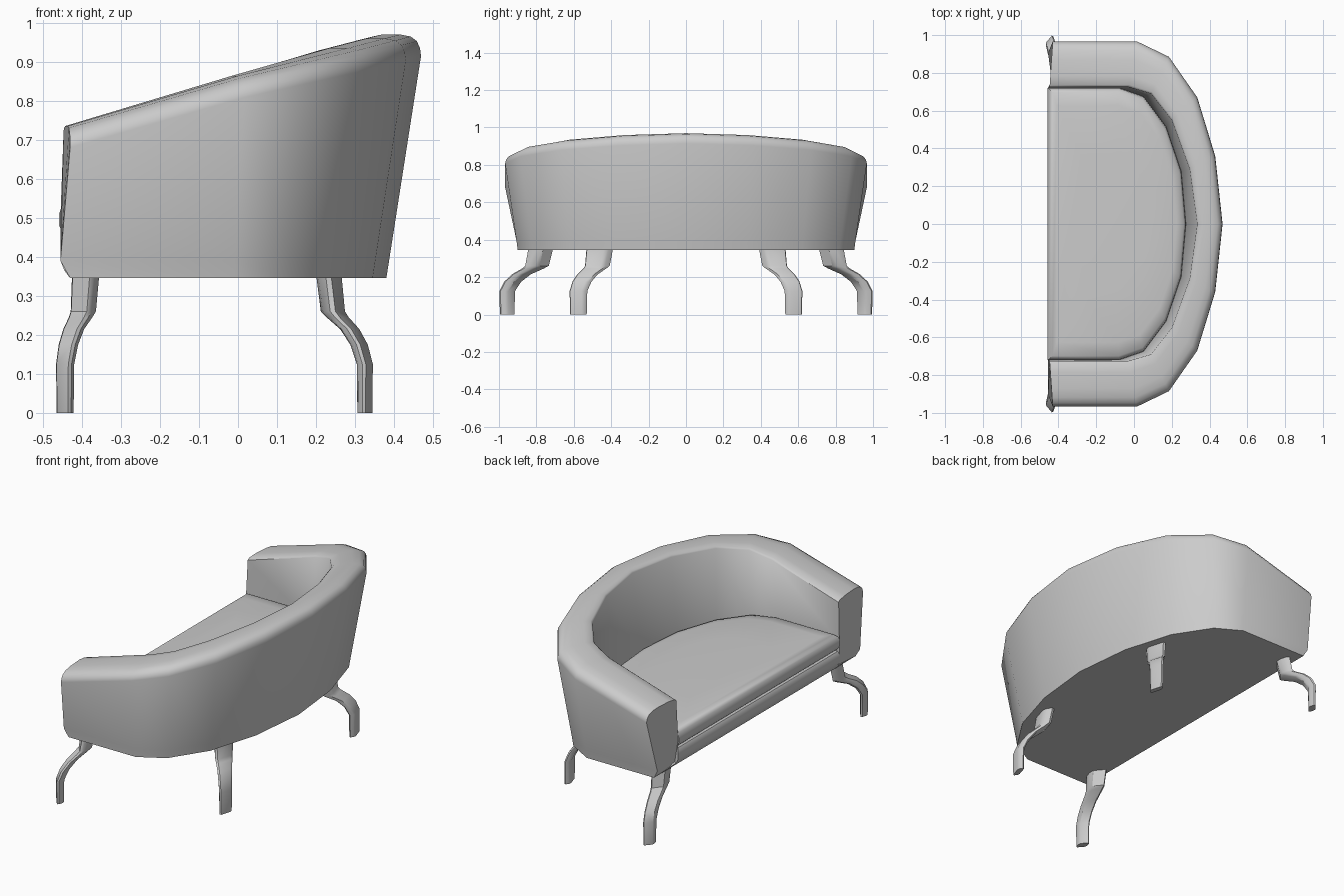
import bpy, bmesh, math
from mathutils import Vector

if "Cube" in bpy.data.objects:
    bpy.data.objects.remove(bpy.data.objects["Cube"])


def loft(name, rings, angle=40):
    """Skin closed rings of points and cap both ends."""
    bm = bmesh.new()
    vs = [[bm.verts.new(p) for p in r] for r in rings]
    n = len(vs[0])
    for a, b in zip(vs, vs[1:]):
        for i in range(n):
            j = (i + 1) % n
            bm.faces.new((a[i], a[j], b[j], b[i]))
    bm.faces.new(vs[0])
    bm.faces.new(vs[-1])
    bmesh.ops.recalc_face_normals(bm, faces=bm.faces)
    me = bpy.data.meshes.new(name)
    bm.to_mesh(me)
    bm.free()
    ob = bpy.data.objects.new(name, me)
    bpy.context.collection.objects.link(ob)
    bpy.ops.object.select_all(action='DESELECT')
    ob.select_set(True)
    bpy.context.view_layer.objects.active = ob
    bpy.ops.object.shade_smooth_by_angle(angle=math.radians(angle))
    return ob


def full(half):
    """Mirror a half plan outline across y = 0."""
    return half + [(x, -y) for x, y in reversed(half[:-1])]


# Plan outlines: outer bottom, outer rim, inner rim, seat edge
bottom = full([(-.43, .9), (-.01, .9), (.13, .82), (.26, .62), (.345, .335), (.38, 0)])
outer = full([(-.43, .967), (.015, .967), (.185, .885), (.335, .67), (.43, .36), (.469, 0)])
inner = full([(-.447, .725), (-.03, .725), (.09, .69), (.2, .55), (.295, .29), (.335, 0)])
seat = full([(-.455, .72), (-.08, .72), (.05, .675), (.17, .515), (.25, .28), (.275, 0)])


def rim_height(x):
    return .865 + (.29 if x < 0 else .26) * x


# Wrap-around back and arms
sections = []
last = len(outer) - 1
for k, (b, o, i, s) in enumerate(zip(bottom, outer, inner, seat)):
    b, o, i, s = (Vector(p) for p in (b, o, i, s))
    end = k in (0, last)
    zt = rim_height((o.x + i.x) / 2)
    low = b.lerp(o, .08)
    if end:
        low.x, zt = -.455, .735
    sec = [(*b, .345), (*low, .39), (*o, zt - .055)]
    for t, drop in ((.02, .035), (.08, .017), (.2, .005), (.4, 0), (.75, 0), (.95, .006)):
        sec.append((*o.lerp(i, t), zt - drop))
    sec += [(*i, zt - .015), (*s, .5), (*s, .39), (-.43 if end else s.x, s.y, .345)]
    sections.append(sec)
loft("back_and_arms", sections, 50)

# Base below the cushion, with a rounded front lip
base_rings = [[(x, y, .345) for x, y in bottom]]
for z, front_x in ((.365, -.445), (.39, -.455), (.43, -.455), (.445, -.445)):
    base_rings.append([(x if x > -.4 else front_x, y, z) for x, y in seat])
loft("seat_base", base_rings, 50)

# Crowned seat cushion with a rolled front edge
rings = []
for z, k, shift in ((.445, .97, .015), (.46, .99, .005), (.48, 1, -.004), (.51, 1, -.004),
                    (.53, .995, .003), (.545, .97, .012), (.554, .87, 0), (.56, .5, 0)):
    rings.append([(-.1 + (x + .1) * k + (shift if x < -.4 else 0), y * k, z) for x, y in seat])
loft("seat_cushion", rings, 50)


# Curved legs with chamfered section: drop, sweep outward, run straight to the floor
def leg(name, top, foot, side):
    top, foot = Vector(top), Vector(foot)
    out = foot - top
    out.y /= 2
    out.normalize()
    tan = Vector((-out.y, out.x))
    ring_list = []
    for z, t, w, d in ((.36, 0, .068, .045), (.26, .12, .062, .044), (.245, .25, .058, .04),
                       (.215, .58, .052, .034), (.175, .84, .049, .03),
                       (.125, 1, .046, .027), (0, 1, .043, .025)):
        c = top.lerp(foot, t)
        ring = []
        for a, b in ((1, .5), (1, -.5), (.75, -1), (-.75, -1),
                     (-1, -.5), (-1, .5), (-.75, 1), (.75, 1)):
            p = tan * (a * w / 2) + out * (b * d / 2)
            ring.append((c.x + p.x, (c.y + p.y * 2.05) * side, z))
        ring_list.append(ring)
    loft(name, ring_list, 35)


for side, label in ((1, "left"), (-1, "right")):
    leg("front_leg_" + label, (-.39, .775), (-.443, .956), side)
    leg("back_leg_" + label, (.232, .46), (.325, .575), side)
